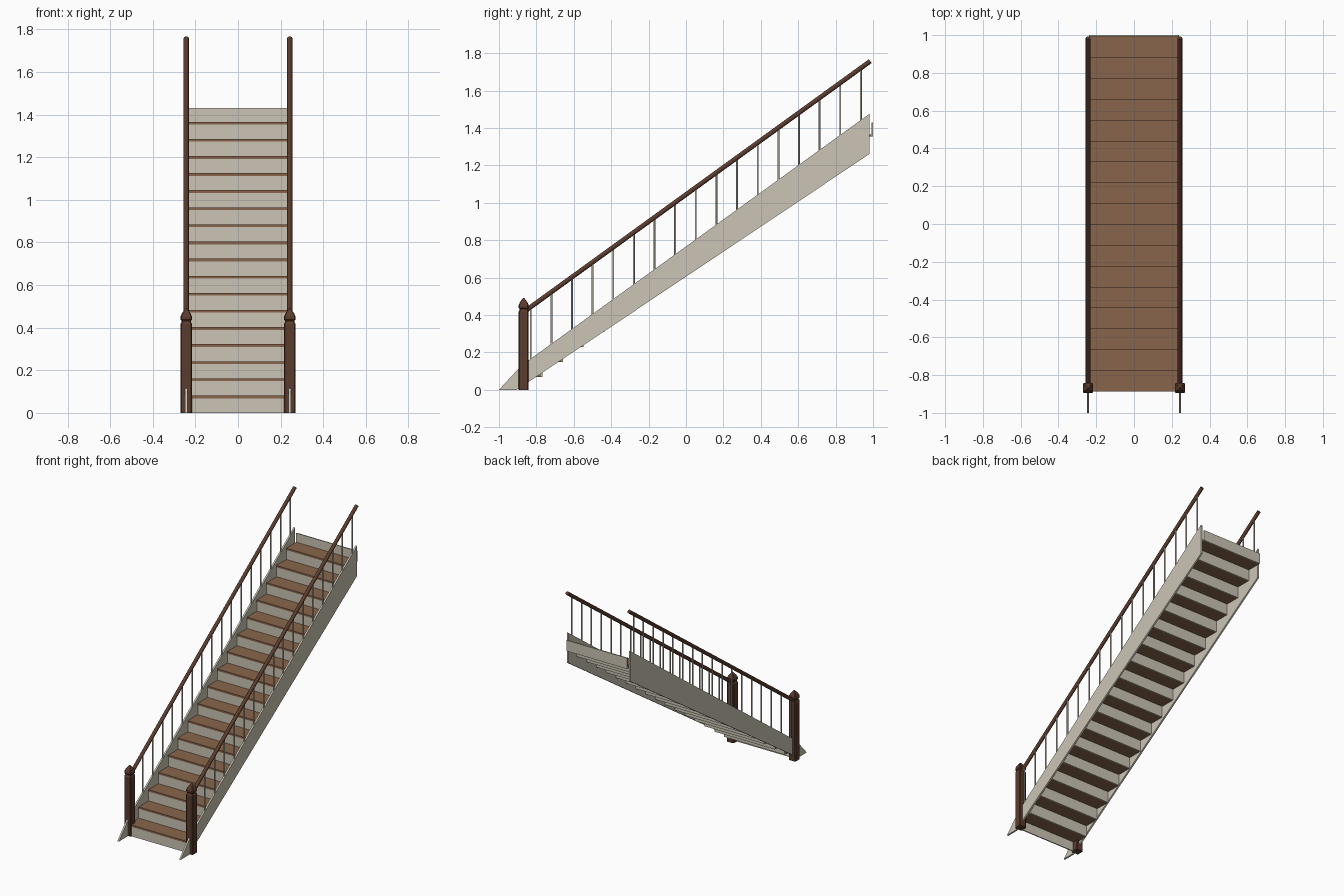
import bpy, bmesh
from math import radians, atan2, hypot
from mathutils import Vector

cube = bpy.data.objects.get("Cube")
if cube:
    bpy.data.objects.remove(cube, do_unlink=True)


def material(name, rgb):
    m = bpy.data.materials.new(name)
    m.use_nodes = True
    m.diffuse_color = (*rgb, 1)
    m.node_tree.nodes["Principled BSDF"].inputs["Base Color"].default_value = (*rgb, 1)
    return m


cream = material("cream_paint", (0.60, 0.56, 0.46))
brown = material("brown_wood", (0.25, 0.13, 0.07))
dark = material("dark_wood", (0.105, 0.045, 0.027))


def finish(bm, name, mat):
    bmesh.ops.recalc_face_normals(bm, faces=bm.faces)
    mesh = bpy.data.meshes.new(name)
    bm.to_mesh(mesh)
    bm.free()
    mesh.materials.append(mat)
    obj = bpy.data.objects.new(name, mesh)
    bpy.context.collection.objects.link(obj)
    return obj


def box(name, mat, lo, hi):
    bm = bmesh.new()
    bmesh.ops.create_cube(bm, size=1)
    for v in bm.verts:
        v.co = [lo[i] + (v.co[i] + 0.5) * (hi[i] - lo[i]) for i in range(3)]
    return finish(bm, name, mat)


def rod(name, mat, a, b, radius, sides):
    a, b = Vector(a), Vector(b)
    bm = bmesh.new()
    bmesh.ops.create_cone(bm, cap_ends=True, segments=sides, radius1=radius,
                          radius2=radius, depth=(b - a).length)
    turn = (b - a).to_track_quat('Z', 'Y')
    for v in bm.verts:
        v.co = turn @ v.co + (a + b) / 2
    obj = finish(bm, name, mat)
    for p in obj.data.polygons:
        p.use_smooth = len(p.vertices) == 4
    return obj


STEPS, RUN, RISE = 17, 0.1105, 0.0803
FRONT, FIRST, THICK = -0.888, 0.075, 0.013
HALF = 0.238      # half width between the stringers
SIDE_X = 0.243    # centre line of stringers, posts and rails

# Treads and risers, with one more riser closing the top
for k in range(STEPS + 1):
    y, z = FRONT + RUN * k, FIRST + RISE * k
    if k < STEPS:
        box(f"tread_{k + 1}", brown, (-HALF, y, z - THICK / 2),
            (HALF, y + RUN + 0.002, z + THICK / 2))
    low = max(0, z - RISE - THICK / 2)
    high = z - THICK / 2 if k < STEPS else z - 0.01
    box(f"riser_{k + 1}", cream, (-HALF, y + 0.002, low), (HALF, y + 0.0095, high))

STRINGER = [(-1, 0), (-0.905, 0), (0.98, 1.26), (0.98, 1.475), (-0.88, 0.13)]
RAIL_LOW, RAIL_HIGH = (-0.855, 0.425), (0.985, 1.757)
rail_slope = (RAIL_HIGH[1] - RAIL_LOW[1]) / (RAIL_HIGH[0] - RAIL_LOW[0])

# Newel post outline as (half width, height), square with cut corners
POST = [(0.027, 0), (0.027, 0.418), (0.022, 0.426), (0.022, 0.432), (0.027, 0.438),
        (0.027, 0.452), (0.021, 0.466), (0.010, 0.482), (0.002, 0.492)]


def newel_post(name, x, y):
    bm = bmesh.new()
    rings = []
    for w, z in POST:
        c = w * 0.8
        pts = [(w, -c), (w, c), (c, w), (-c, w), (-w, c), (-w, -c), (-c, -w), (c, -w)]
        rings.append([bm.verts.new((x + px, y + py, z)) for px, py in pts])
    for a, b in zip(rings, rings[1:]):
        for i in range(8):
            j = (i + 1) % 8
            bm.faces.new((a[i], a[j], b[j], b[i]))
    bm.faces.new(rings[0][::-1])
    bm.faces.new(rings[-1])
    return finish(bm, name, dark)


for side, s in (("left", 1), ("right", -1)):
    x = s * SIDE_X

    # Sloping side board
    bm = bmesh.new()
    face = bm.faces.new([bm.verts.new((x - 0.006, y, z)) for y, z in STRINGER])
    out = bmesh.ops.extrude_face_region(bm, geom=[face])
    bmesh.ops.translate(bm, vec=(0.012, 0, 0),
                        verts=[g for g in out["geom"] if isinstance(g, bmesh.types.BMVert)])
    finish(bm, f"{side}_stringer", cream)

    # Post and handrail
    newel_post(f"{side}_newel_post", x, -0.868)
    rod(f"{side}_handrail", dark, (x, *RAIL_LOW), (x, *RAIL_HIGH), 0.0125, 12)

    # Balusters from the side board up into the rail
    for k in range(STEPS):
        y = -0.83 + 0.1103 * k
        bottom = 0.765 + 0.724 * y - 0.03
        top = RAIL_LOW[1] + rail_slope * (y - RAIL_LOW[0])
        rod(f"{side}_baluster_{k + 1}", cream, (x, y, bottom), (x, y, top), 0.005, 8)
